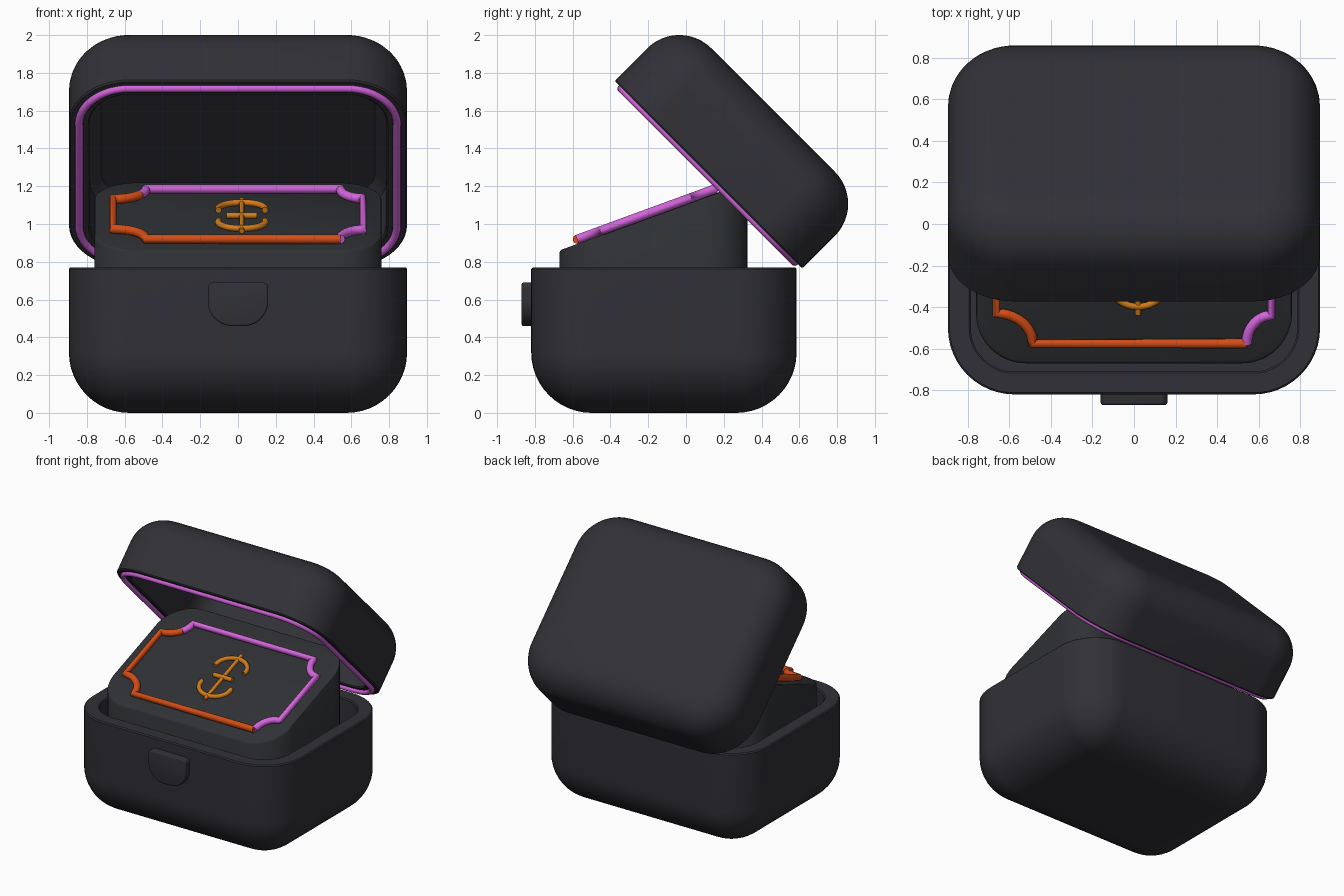
import bpy, bmesh, math
from mathutils import Matrix, Vector

if "Cube" in bpy.data.objects:
    bpy.data.objects.remove(bpy.data.objects["Cube"])

def material(name, rgb):
    m = bpy.data.materials.new(name)
    m.diffuse_color = (*rgb, 1)
    m.use_nodes = True
    m.node_tree.nodes["Principled BSDF"].inputs["Base Color"].default_value = m.diffuse_color
    return m

SHELL = material("charcoal shell", (0.030, 0.030, 0.038))
PANEL = material("dark grey insert", (0.029, 0.031, 0.035))
PINK = material("pink trim", (0.66, 0.13, 0.72))
ORANGE = material("orange trim", (0.66, 0.075, 0.008))
AMBER = material("amber emblem", (0.64, 0.20, 0.010))

def smooth(ob, angle=35):
    bpy.ops.object.select_all(action='DESELECT')
    ob.select_set(True)
    bpy.context.view_layer.objects.active = ob
    bpy.ops.object.shade_smooth_by_angle(angle=math.radians(angle))

def finish(name, bm, mat, matrix=Matrix()):
    bmesh.ops.recalc_face_normals(bm, faces=bm.faces)
    me = bpy.data.meshes.new(name)
    bm.to_mesh(me)
    bm.free()
    me.materials.append(mat)
    ob = bpy.data.objects.new(name, me)
    bpy.context.collection.objects.link(ob)
    ob.matrix_world = matrix
    smooth(ob)
    return ob

def rounded_rect(hw, hd, r, seg=12):
    pts = []
    for k, (sx, sy) in enumerate([(1, 1), (-1, 1), (-1, -1), (1, -1)]):
        for i in range(seg + 1):
            a = math.pi / 2 * (k + i / seg)
            pts.append((sx * (hw - r) + r * math.cos(a), sy * (hd - r) + r * math.sin(a)))
    return pts

def loft(hw, hd, radius, profile):
    """Stack rounded rectangles; profile holds (inset, z) pairs, z may be a function of y."""
    bm = bmesh.new()
    loops = []
    for inset, z in profile:
        pts = rounded_rect(hw - inset, hd - inset, max(radius - inset, 0.004))
        loops.append([bm.verts.new((x, y, z(y) if callable(z) else z)) for x, y in pts])
    for a, b in zip(loops, loops[1:]):
        for i in range(len(a)):
            j = (i + 1) % len(a)
            bm.faces.new((a[i], a[j], b[j], b[i]))
    bm.faces.new(loops[0])
    bm.faces.new(loops[-1])
    return bm

def fillet(r, n=12):
    """Rounded outer edge, from the flat end to the side wall."""
    return [(r * (1 - math.sin(a)), r * (1 - math.cos(a)))
            for a in (math.pi / 2 * i / n for i in range(n + 1))]

def tube(name, points, radius, mat, matrix, closed=False):
    cu = bpy.data.curves.new(name, 'CURVE')
    cu.dimensions = '3D'
    cu.bevel_depth, cu.bevel_resolution, cu.use_fill_caps = radius, 3, True
    sp = cu.splines.new('POLY')
    sp.points.add(len(points) - 1)
    for p, (x, y) in zip(sp.points, points):
        p.co = (x, y, 0, 1)
    sp.use_cyclic_u = closed
    cu.materials.append(mat)
    ob = bpy.data.objects.new(name, cu)
    bpy.context.collection.objects.link(ob)
    ob.matrix_world = matrix
    bpy.ops.object.select_all(action='DESELECT')
    ob.select_set(True)
    bpy.context.view_layer.objects.active = ob
    bpy.ops.object.convert(target='MESH')
    smooth(bpy.context.object, 50)

HW, HD, CORNER, WALL = 0.895, 0.7025, 0.32, 0.11
CY = -0.117

# Base: rounded tub with an open top
rim, e = 0.77, 0.008
base = fillet(0.32) + [(0, rim - e), (e, rim), (WALL - e, rim), (WALL, rim - e), (WALL, 0.15)]
finish("base", loft(HW, HD, CORNER, base), SHELL, Matrix.Translation((0, CY, 0)))

# Lid: same footprint, tipped back by 45 degrees
top = 0.484
lid = [(i, top - z) for i, z in fillet(0.24)]
lid += [(0, e), (e, 0), (WALL - e, 0), (WALL, e), (WALL, 0.33), (WALL + 0.06, 0.39)]
lid_pose = Matrix.Translation((0, 0.119, 1.261)) @ Matrix.Rotation(-math.pi / 4, 4, 'X')
finish("lid", loft(HW, HD, CORNER, lid), SHELL, lid_pose)

# Trim ring running along the lid rim
ring = rounded_rect(HW - 0.053, HD - 0.053, CORNER - 0.053)
tube("lid_trim", ring, 0.021, PINK, lid_pose @ Matrix.Translation((0, 0, -0.004)), True)

# Insert with a sloping top
IY, SLOPE = -0.1725, 0.366
def slope(drop):
    return lambda y: 0.86 + SLOPE * (y + IY + 0.67) - drop
insert = [(0, 0.14), (0, slope(0.012)), (0.004, slope(0.004)), (0.012, slope(0))]
finish("insert", loft(0.76, 0.4975, 0.24, insert), PANEL, Matrix.Translation((0, IY, 0)))

# Clasp on the front
bm = bmesh.new()
outline = []
for cx, cz, r, start in [(0.13, 0.66, 0.03, 0), (-0.13, 0.66, 0.03, 90),
                         (-0.03, 0.59, 0.13, 180), (0.03, 0.59, 0.13, 270)]:
    for i in range(11):
        a = math.radians(start + 9 * i)
        outline.append(bm.verts.new((cx + r * math.cos(a), -0.79, cz + r * math.sin(a))))
face = bm.faces.new(outline)
ext = bmesh.ops.extrude_face_region(bm, geom=[face])
new = [g for g in ext['geom'] if isinstance(g, bmesh.types.BMVert)]
bmesh.ops.translate(bm, verts=new, vec=(0, -0.08, 0))
front = [ed for ed in bm.edges if all(v.co.y < -0.85 for v in ed.verts)]
bmesh.ops.bevel(bm, geom=front, offset=0.01, segments=3, profile=0.5, affect='EDGES')
finish("clasp", bm, SHELL)

# Ticket-shaped frame on the sloping top, with scooped corners
face_pose = (Matrix.Translation((0, -0.2125, 1.0525))
             @ Matrix.Rotation(math.atan(SLOPE), 4, 'X'))
FX, FY = 0.662, 0.386

def scoop(sx, sy, rx, ry, n=10):
    """Concave corner, from the side edge to the top or bottom edge."""
    return [(sx * (FX - rx * math.sin(a)), sy * (FY - ry * math.cos(a)))
            for a in (math.pi / 2 * i / n for i in range(n + 1))]

top_left, bottom_left = scoop(-1, 1, 0.175, 0.155), scoop(-1, -1, 0.175, 0.155)
top_right, bottom_right = scoop(1, 1, 0.12, 0.145), scoop(1, -1, 0.12, 0.145)
tube("frame_lower_left", top_left[6::-1] + bottom_left + bottom_right[:-2:-1],
     0.025, ORANGE, face_pose)
tube("frame_upper_right", top_left[6:] + top_right[::-1] + bottom_right,
     0.025, PINK, face_pose)

# Abstract emblem: arch, bowl, crossbar and stem
emblem_pose = face_pose @ Matrix.Translation((0.02, 0, -0.008))

def arc(cy, start, end, n=20):
    return [(0.125 * math.cos(a), cy + 0.1 * math.sin(a))
            for a in (math.radians(start + (end - start) * i / n) for i in range(n + 1))]

tube("emblem_arch", arc(0.1, -10, 190), 0.017, AMBER, emblem_pose)
tube("emblem_bowl", arc(-0.1, 170, 370), 0.017, AMBER, emblem_pose)
tube("emblem_crossbar", [(-0.08, 0), (0.08, 0)], 0.017, AMBER, emblem_pose)
tube("emblem_stem", [(0, -0.24), (0, 0.24)], 0.014, AMBER, emblem_pose)
